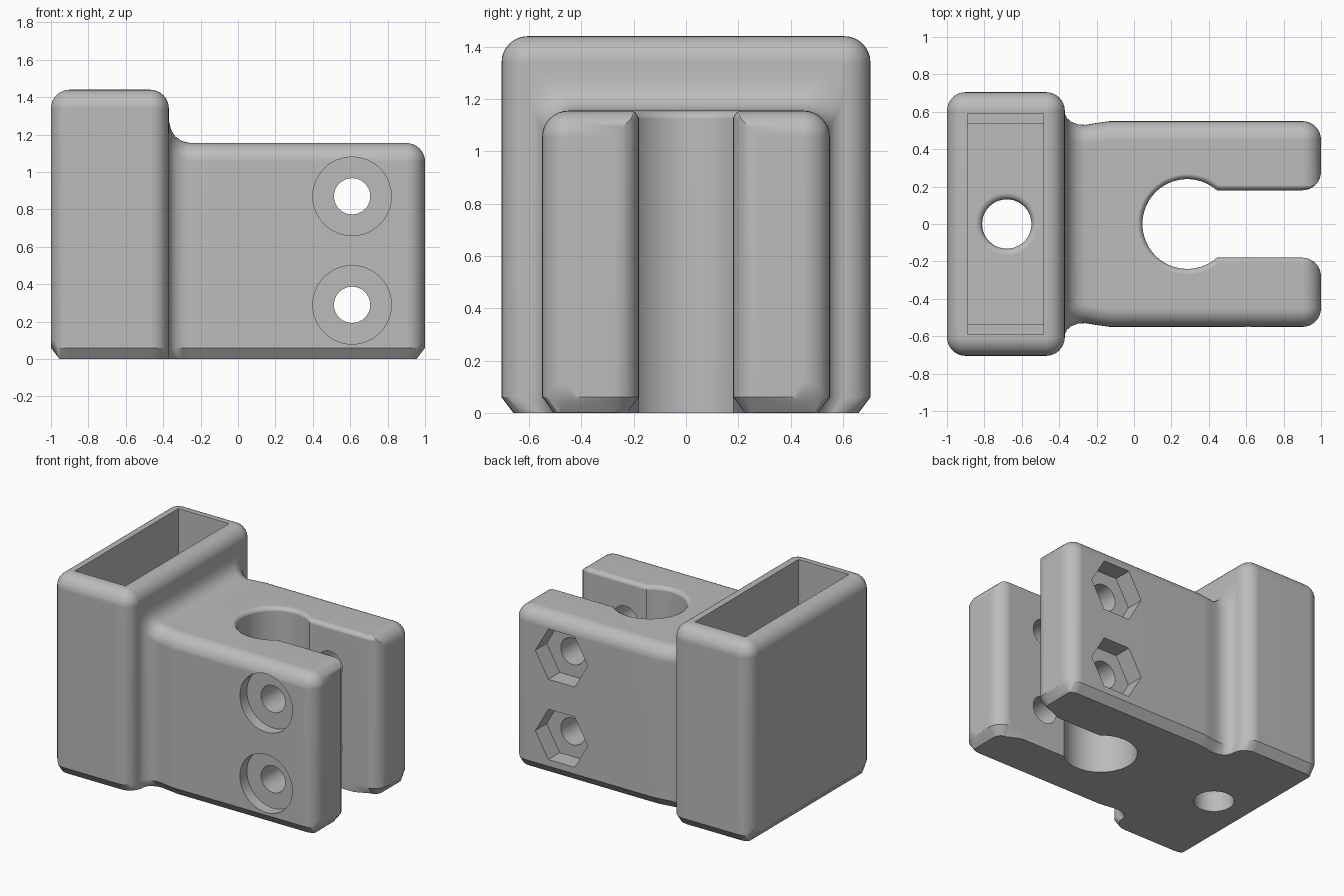
import bpy, bmesh
from math import sin, cos, pi, radians, sqrt, atan2

cube = bpy.data.objects.get("Cube")
if cube:
    bpy.data.objects.remove(cube, do_unlink=True)

grey = bpy.data.materials.new("grey_plastic")
grey.use_nodes = True
grey.diffuse_color = (0.5, 0.5, 0.5, 1)
grey.node_tree.nodes["Principled BSDF"].inputs["Base Color"].default_value = (0.5, 0.5, 0.5, 1)


def loft(name, sections):
    """Closed solid skinned through loops with equal point counts."""
    bm = bmesh.new()
    loops = [[bm.verts.new(p) for p in s] for s in sections]
    n = len(loops[0])
    for a, b in zip(loops, loops[1:]):
        for i in range(n):
            j = (i + 1) % n
            bm.faces.new((a[i], a[j], b[j], b[i]))
    bm.faces.new(loops[0][::-1])
    bm.faces.new(loops[-1])
    bmesh.ops.recalc_face_normals(bm, faces=bm.faces)
    mesh = bpy.data.meshes.new(name)
    bm.to_mesh(mesh)
    bm.free()
    obj = bpy.data.objects.new(name, mesh)
    bpy.context.collection.objects.link(obj)
    mesh.materials.append(grey)
    return obj


def cut(body, cutter):
    mod = body.modifiers.new("cut", 'BOOLEAN')
    mod.operation = 'DIFFERENCE'
    mod.solver = 'EXACT'
    mod.object = cutter
    bpy.context.view_layer.objects.active = body
    bpy.ops.object.modifier_apply(modifier=mod.name)
    bpy.data.objects.remove(cutter, do_unlink=True)


ROUND, CH_IN, CH_UP = 0.1, 0.045, 0.06
STEPS = 8


def section(x, w, h, r=ROUND, lift=0.0):
    """Upright slice: rounded top corners, chamfered bottom corners."""
    half = [(w - CH_IN, lift), (w, lift + CH_UP)]
    for i in range(STEPS + 1):
        t = pi / 2 * i / STEPS
        half.append((w - r + r * cos(t), h - r + r * sin(t)))
    return [(x, y, z) for y, z in half] + [(x, -y, z) for y, z in reversed(half)]


def rounded_end(x, w, h, side, chamfer):
    """Slices that round a block off towards its end at x."""
    out = []
    for i in range(STEPS + 1):
        t = pi / 2 * i / STEPS
        r = max(ROUND * cos(t), 0.002)
        gap = ROUND * (1 - sin(t))
        lift = max(0, CH_IN - gap) * CH_UP / CH_IN if chamfer else 0
        out.append(section(x - side * gap, w - ROUND + r, h - ROUND + r, r, lift))
    return out if side > 0 else out[::-1]


# Bracket body: tall socket block, filleted neck, clamp block
neck = [(-0.37, 0.592, 1.275), (-0.358, 0.566, 1.225), (-0.335, 0.546, 1.19),
        (-0.3, 0.533, 1.165), (-0.26, 0.53, 1.156), (-0.2, 0.54, 1.155),
        (-0.13, 0.55, 1.155)]
body = loft("clamp_bracket",
            rounded_end(-1, 0.705, 1.44, -1, True)
            + rounded_end(-0.37, 0.705, 1.44, 1, False)
            + [section(*s) for s in neck]
            + rounded_end(1, 0.55, 1.155, 1, True))


# Keyhole slot: round bore opening into a gap with a rounded mouth
def keyhole(z, d, m):
    r, w, cx = 0.24 + d, 0.18 + d, 0.285
    x0 = sqrt(r * r - w * w)
    start = atan2(w, x0)
    half = [(cx + r * cos(start + (pi - start) * i / 24),
             r * sin(start + (pi - start) * i / 24)) for i in range(24)]
    half.reverse()
    half.append((0.8, w))
    for i in range(STEPS + 1):
        t = pi / 2 * i / STEPS
        half.append((0.9 + (ROUND - m) * sin(t), 0.28 - (ROUND - m) * cos(t)))
    half.append((1.2, 0.28))
    pts = [(cx - r, 0)] + half + [(x, -y) for x, y in reversed(half)]
    return [(x, y, z) for x, y in pts]


cut(body, loft("keyhole_cutter", [
    keyhole(-0.1, 0, CH_IN), keyhole(0, 0, CH_IN), keyhole(CH_UP, 0, 0),
    keyhole(1.125, 0, 0), keyhole(1.135, 0.004, 0.004), keyhole(1.147, 0.013, 0.013),
    keyhole(1.156, 0.03, 0.03), keyhole(1.5, 0.03, 0.03)]))


# Rectangular socket with a small ledge at each end of its floor
def rectangle(z, hy):
    return [(x, y, z) for x, y in
            ((-0.89, -hy), (-0.485, -hy), (-0.485, hy), (-0.89, hy))]


FLOOR = 0.17
cut(body, loft("socket_cutter", [rectangle(FLOOR, 0.535), rectangle(FLOOR + 0.08, 0.535),
                                 rectangle(FLOOR + 0.08, 0.59), rectangle(1.6, 0.59)]))


def ring(cx, c, r, level, axis, n=40):
    pts = [(cx + r * cos(2 * pi * i / n), c + r * sin(2 * pi * i / n)) for i in range(n)]
    return [(a, b, level) if axis == "z" else (a, level, b) for a, b in pts]


# Drain hole with a softened upper rim
cut(body, loft("drain_cutter", [ring(-0.68, 0, r, z, "z") for r, z in (
    (0.132, -0.1), (0.132, FLOOR - 0.04), (0.136, FLOOR - 0.022), (0.146, FLOOR - 0.009),
    (0.17, FLOOR + 0.001), (0.17, FLOOR + 0.05))]))

# Bolt holes, round head recesses in front, hexagonal nut recesses behind
for z in (0.29, 0.87):
    for radius, y0, y1, sides in ((0.097, -0.8, 0.8, 32), (0.21, -0.8, -0.47, 48),
                                  (0.21, 0.42, 0.8, 6)):
        cut(body, loft("bolt_cutter", [ring(0.61, z, radius, y, "y", sides)
                                       for y in (y0, y1)]))

# Smooth rounded areas, crisp cut edges
bpy.ops.object.select_all(action='DESELECT')
body.select_set(True)
bpy.context.view_layer.objects.active = body
bpy.ops.object.shade_smooth_by_angle(angle=radians(30))
weighted = body.modifiers.new("clean_normals", 'WEIGHTED_NORMAL')
weighted.keep_sharp = True
